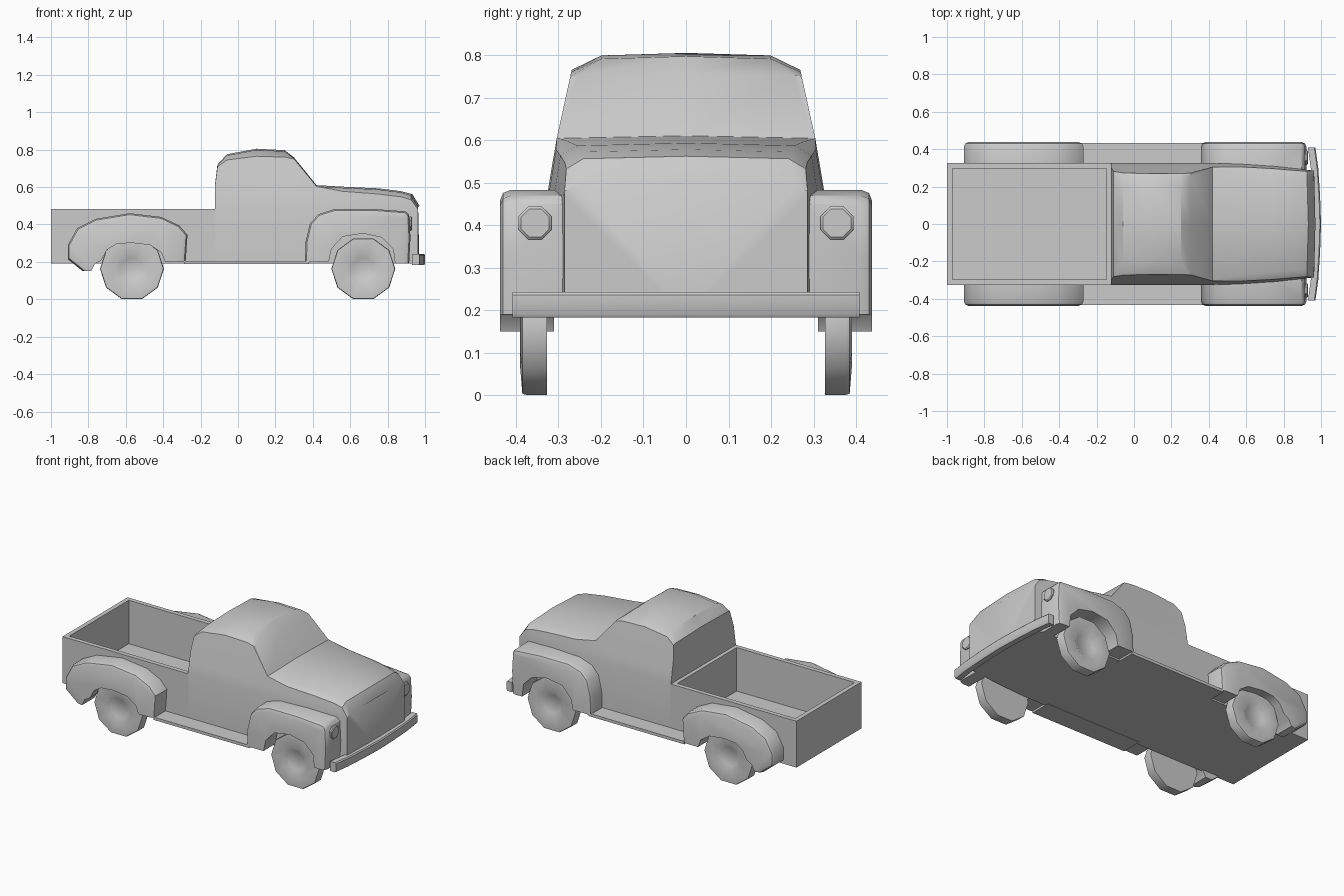
import bpy, bmesh, math

if "Cube" in bpy.data.objects:
    bpy.data.objects.remove(bpy.data.objects["Cube"])


def finish(bm, name, angle=35):
    bmesh.ops.recalc_face_normals(bm, faces=bm.faces)
    me = bpy.data.meshes.new(name)
    bm.to_mesh(me)
    bm.free()
    ob = bpy.data.objects.new(name, me)
    bpy.context.collection.objects.link(ob)
    bpy.ops.object.select_all(action='DESELECT')
    ob.select_set(True)
    bpy.context.view_layer.objects.active = ob
    bpy.ops.object.shade_smooth_by_angle(angle=math.radians(angle))
    return ob


def box(bm, x0, x1, y0, y1, z0, z1):
    vs = bmesh.ops.create_cube(bm, size=1)['verts']
    for v in vs:
        v.co = ((x0 + x1) / 2 + v.co.x * (x1 - x0), (y0 + y1) / 2 + v.co.y * (y1 - y0),
                (z0 + z1) / 2 + v.co.z * (z1 - z0))
    return vs


def loft(bm, rings, closed=False):
    rows = [[bm.verts.new(p) for p in r] for r in rings]
    n = len(rows[0])
    for a, b in zip(rows, rows[1:] + (rows[:1] if closed else [])):
        for i in range(n):
            bm.faces.new((a[i], a[(i + 1) % n], b[(i + 1) % n], b[i]))
    if not closed:
        bm.faces.new(rows[0])
        bm.faces.new(rows[-1])


def half_width(z):
    # tumblehome of the cab sides
    if z < 0.48:
        return 0.325
    if z < 0.6:
        return 0.325 - (z - 0.48) / 0.12 * 0.02
    return 0.305 - (z - 0.6) / 0.16 * 0.035


# Cab and hood: cross-sections along x (x, top, corner drop, corner inset, width scale)
sections = [(-0.122, 0.62, 0.005, 0.005, 1), (-0.11, 0.72, 0.012, 0.02, 1),
            (-0.06, 0.775, 0.03, 0.06, 1), (0.1, 0.805, 0.04, 0.07, 1),
            (0.25, 0.797, 0.037, 0.07, 1), (0.30, 0.758, 0.008, 0.02, 1),
            (0.42, 0.61, 0.006, 0.006, 1), (0.56, 0.602, 0.025, 0.03, 0.99),
            (0.75, 0.593, 0.03, 0.04, 0.95), (0.87, 0.578, 0.03, 0.04, 0.91),
            (0.925, 0.562, 0.03, 0.04, 0.89), (0.963, 0.50, 0.02, 0.03, 0.88)]
rings = []
for x, top, drop, inset, s in sections:
    zs = top - drop
    mid = 0.48 + (min(0.6, zs) - 0.48) * 0.6
    low = min(0.48, zs - 0.02)
    half = [(0.325 * s, 0.19), (half_width(low) * s, low), (half_width(mid) * s, min(mid, zs - 0.01)),
            (half_width(zs) * s, zs), (half_width(zs) * s - inset, top - 0.006)]
    ring = [(x, y, z) for y, z in half] + [(x + (0.007 if x > 0.9 else 0), 0, top)]
    ring += [(x, -y, z) for y, z in reversed(half)] + [(x + (0.007 if x > 0.9 else 0), 0, 0.19)]
    rings.append(ring)
bm = bmesh.new()
loft(bm, rings)
finish(bm, "cab_and_hood", 32)

# Open cargo bed
bm = bmesh.new()
vs = box(bm, -1, -0.118, -0.325, 0.325, 0.19, 0.483)
bm.normal_update()
top = max(bm.faces, key=lambda f: f.calc_center_median().z)
bmesh.ops.inset_region(bm, faces=[top], thickness=0.04)
bmesh.ops.translate(bm, verts=list(bmesh.ops.extrude_discrete_faces(bm, faces=[top])['faces'][0].verts),
                    vec=(0, 0, -0.275))
finish(bm, "cargo_bed", 30)

# Fender side outlines: outer edge first, then the wheel arch
rear_outer = [(-0.28, 0.2), (-0.27, 0.345), (-0.315, 0.395), (-0.41, 0.44), (-0.58, 0.46), (-0.76, 0.43),
              (-0.86, 0.38), (-0.91, 0.29), (-0.91, 0.215), (-0.83, 0.15)]
rear_arch = [(-0.785, 0.15), (-0.765, 0.19), (-0.73, 0.21), (-0.70, 0.265), (-0.65, 0.295),
             (-0.57, 0.302), (-0.47, 0.29), (-0.41, 0.25), (-0.39, 0.2)]
front_outer = [(0.358, 0.2), (0.362, 0.31), (0.385, 0.405), (0.43, 0.455), (0.52, 0.483), (0.72, 0.483),
               (0.895, 0.47), (0.915, 0.45), (0.922, 0.33), (0.915, 0.19)]
front_arch = [(0.84, 0.19), (0.83, 0.27), (0.77, 0.33), (0.67, 0.352), (0.56, 0.335),
              (0.50, 0.27), (0.485, 0.2)]


def fender(name, outer, arch, y_in, side):
    bm = bmesh.new()
    pts = outer + arch
    a = [bm.verts.new((x, y_in * side, z)) for x, z in pts]
    b = [bm.verts.new((x, 0.438 * side, z)) for x, z in pts]
    n = len(pts)
    for i in range(n):
        j = (i + 1) % n
        bm.faces.new((a[i], a[j], b[j], b[i]))
    bm.faces.new(a)
    bm.faces.new(b)
    bmesh.ops.recalc_face_normals(bm, faces=bm.faces)
    rim = [bm.edges.get((b[i], b[i + 1])) for i in range(len(outer) - 1)]
    bmesh.ops.bevel(bm, geom=rim, offset=0.026, segments=2, profile=0.5, affect='EDGES')
    finish(bm, name, 40)


def wheel(name, x, side):
    bm = bmesh.new()
    prof = [(0.06, 0.372), (0.092, 0.391), (0.168, 0.385), (0.171, 0.375), (0.171, 0.327)]
    rings = [[(x + r * math.cos(math.tau * k / 10), y * side, 0.163 + r * math.sin(math.tau * k / 10))
              for k in range(10)] for r, y in prof]
    loft(bm, rings)
    finish(bm, name, 40)


for side, tag in ((-1, "right"), (1, "left")):
    fender("rear_fender_" + tag, rear_outer, rear_arch, 0.31, side)
    fender("front_fender_" + tag, front_outer, front_arch, 0.27, side)
    wheel("rear_wheel_" + tag, -0.567, side)
    wheel("front_wheel_" + tag, 0.67, side)

    # Running board
    bm = bmesh.new()
    box(bm, -0.29, 0.38, min(0.3 * side, 0.432 * side), max(0.3 * side, 0.432 * side), 0.188, 0.206)
    finish(bm, "running_board_" + tag)

    # Eight-sided headlight
    bm = bmesh.new()
    loft(bm, [[(x, 0.355 * side + r * math.cos(math.tau * (k + 0.5) / 8),
                0.405 + r * math.sin(math.tau * (k + 0.5) / 8)) for k in range(8)]
              for x, r in ((0.90, 0.042), (0.925, 0.042), (0.93, 0.036))])
    finish(bm, "headlight_" + tag)

# Curved front bumper
bm = bmesh.new()
loft(bm, [[(x - 0.04, y, 0.182), (x - 0.006, y, 0.182), (x, y, 0.19), (x, y, 0.236),
           (x - 0.006, y, 0.243), (x - 0.04, y, 0.243)]
          for y, x in ((-0.408, 0.97), (-0.3, 0.985), (-0.15, 0.995), (0, 1.0),
                       (0.15, 0.995), (0.3, 0.985), (0.408, 0.97))])
finish(bm, "front_bumper", 40)
